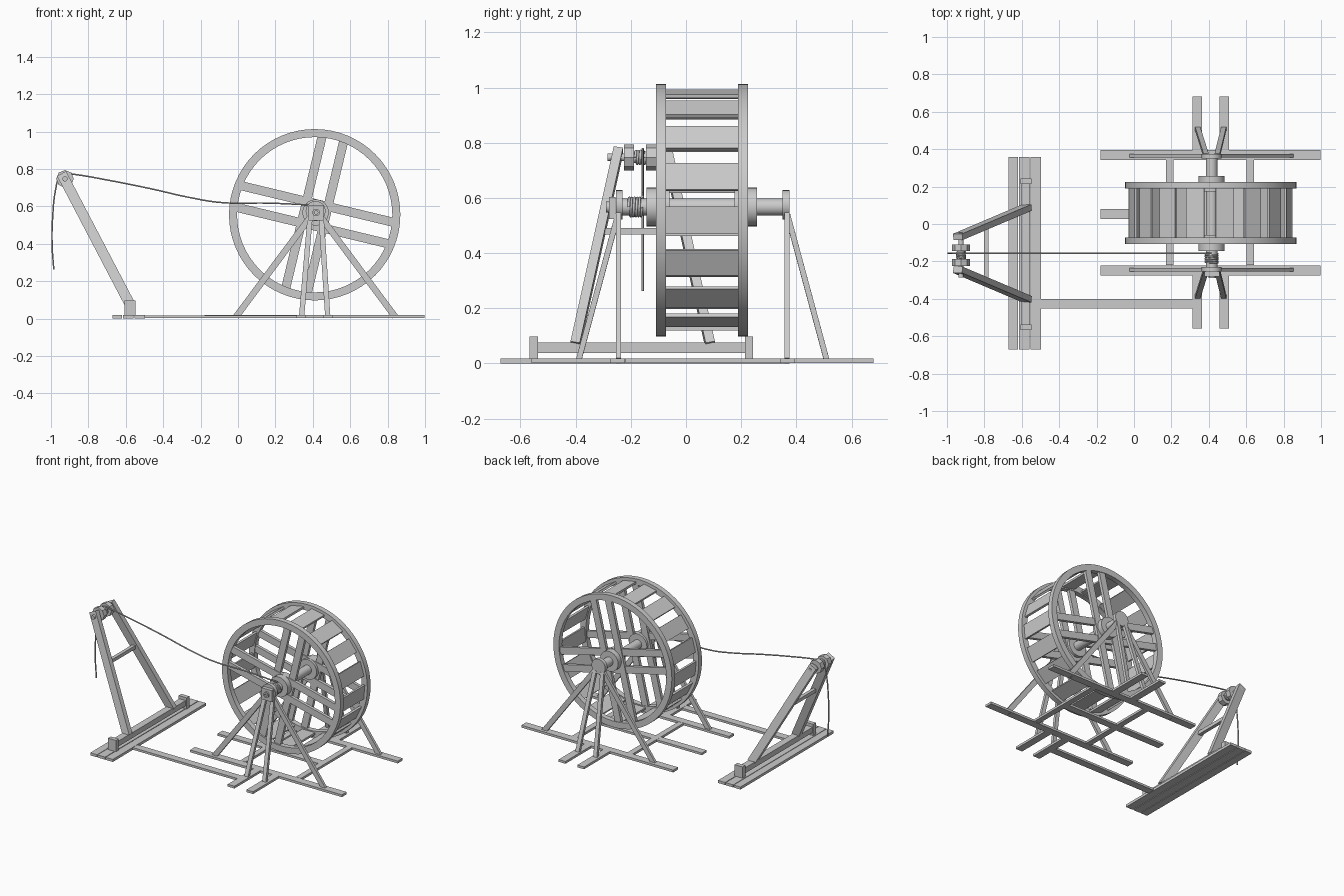
import bpy, bmesh, math
from mathutils import Vector, Matrix

if "Cube" in bpy.data.objects:
    bpy.data.objects.remove(bpy.data.objects["Cube"])

CX, CZ = 0.41, 0.555      # wheel centre
AX, AZ = 0.415, 0.567     # axle centre
MID = 0.0605              # mirror plane of the wheel stand (y)
TY = -0.157               # centre line of the hoist arm (y)


def finish(name, bm, smooth=False):
    bmesh.ops.recalc_face_normals(bm, faces=bm.faces)
    me = bpy.data.meshes.new(name)
    bm.to_mesh(me)
    bm.free()
    ob = bpy.data.objects.new(name, me)
    bpy.context.collection.objects.link(ob)
    if smooth:
        bpy.ops.object.select_all(action='DESELECT')
        ob.select_set(True)
        bpy.context.view_layer.objects.active = ob
        bpy.ops.object.shade_smooth_by_angle(angle=math.radians(35))
    return ob


def box(name, x0, x1, y0, y1, z0, z1):
    bm = bmesh.new()
    m = Matrix.Translation(((x0 + x1) / 2, (y0 + y1) / 2, (z0 + z1) / 2))
    bmesh.ops.create_cube(bm, size=1, matrix=m @ Matrix.Diagonal((x1 - x0, y1 - y0, z1 - z0, 1)))
    return finish(name, bm)


def beam(name, a, b, w, d, ref=(0, 1, 0)):
    """Bar from a to b; d is measured along ref, w across it."""
    a, b = Vector(a), Vector(b)
    z = (b - a).normalized()
    x = Vector(ref).cross(z).normalized()
    y = z.cross(x)
    m = Matrix((x, y, z)).transposed().to_4x4()
    m.translation = (a + b) / 2
    bm = bmesh.new()
    bmesh.ops.create_cube(bm, size=1, matrix=m @ Matrix.Diagonal((w, d, (b - a).length, 1)))
    return finish(name, bm)


def disc(name, x, z, y0, y1, r, n=32):
    bm = bmesh.new()
    m = Matrix.Translation((x, (y0 + y1) / 2, z)) @ Matrix.Rotation(math.pi / 2, 4, 'X')
    bmesh.ops.create_cone(bm, cap_ends=True, segments=n, radius1=r, radius2=r,
                          depth=y1 - y0, matrix=m)
    return finish(name, bm, n > 12)


def ring(name, x, z, y0, y1, r0, r1, n=64):
    bm = bmesh.new()
    loops = []
    for i in range(n):
        t = 2 * math.pi * i / n
        loops.append([bm.verts.new((x + r * math.cos(t), y, z + r * math.sin(t)))
                      for r, y in ((r0, y0), (r1, y0), (r1, y1), (r0, y1))])
    for i in range(n):
        p, q = loops[i], loops[(i + 1) % n]
        for k in range(4):
            bm.faces.new((p[k], p[(k + 1) % 4], q[(k + 1) % 4], q[k]))
    return finish(name, bm, True)


def rope(name, pts, r, kind='POLY'):
    cu = bpy.data.curves.new(name, 'CURVE')
    cu.dimensions = '3D'
    cu.bevel_depth, cu.bevel_resolution, cu.use_fill_caps = r, 1, True
    sp = cu.splines.new(kind)
    if kind == 'BEZIER':
        sp.bezier_points.add(len(pts) - 1)
        for bp, p in zip(sp.bezier_points, pts):
            bp.co = p
            bp.handle_left_type = bp.handle_right_type = 'AUTO'
    else:
        sp.points.add(len(pts) - 1)
        for q, p in zip(sp.points, pts):
            q.co = (*p, 1)
    ob = bpy.data.objects.new(name, cu)
    bpy.context.collection.objects.link(ob)


def coil(name, x, z, y0, y1, r, turns, thick):
    n = turns * 20
    rope(name, [(x + r * math.cos(i * math.pi / 10), y0 + (y1 - y0) * i / n,
                 z + r * math.sin(i * math.pi / 10)) for i in range(n + 1)], thick)


# Treadwheel: two rims with paired crossing spokes
for side, y in (("front", -0.09), ("back", 0.207)):
    ring(f"{side}_rim", CX, CZ, y - 0.018, y + 0.018, 0.415, 0.458)
    for k in range(2):
        t = math.radians(-13.5 + 90 * k)
        u = Vector((math.cos(t), 0, math.sin(t)))
        v = Vector((-u.z, 0, u.x))
        for s in (-1, 1):
            c = Vector((CX, y + 0.003 * (2 * k - 1), CZ)) + v * 0.059 * s
            beam(f"{side}_spoke", c - u * 0.415, c + u * 0.415, 0.048, 0.022)

# Tread boards between the rims
for i in range(17):
    t = math.radians(-4.8) + 2 * math.pi * i / 17
    u = Vector((math.cos(t), 0, math.sin(t)))
    c = Vector((CX, 0, CZ)) + u * 0.429
    beam("tread_board", c + Vector((0, -0.08, 0)), c + Vector((0, 0.2, 0)), 0.014, 0.1,
         (-u.z, 0, u.x))

# Axle, hubs and rope drum
disc("axle", AX, AZ, -0.245, 0.37, 0.031)
disc("front_hub", AX, AZ, -0.144, -0.06, 0.07)
disc("back_hub", AX, AZ, 0.175, 0.257, 0.07)
coil("axle_rope_coil", AX, AZ, -0.208, -0.16, 0.033, 5, 0.005)
ring("axle_end_cap", AX + 0.003, AZ, -0.29, -0.257, 0.009, 0.02, 16)
box("axle_end_block", 0.378, 0.458, -0.28, -0.255, 0.524, 0.604)

# Stand, mirrored front and back
for side, s in (("front", -1), ("back", 1)):
    Y = lambda d: MID + s * d
    def span(a, b):
        return sorted((Y(a), Y(b)))
    disc(f"{side}_bearing", AX, 0.575, *span(0.29, 0.315), 0.053)
    box(f"{side}_ground_beam", -0.178, 0.996, *span(0.282, 0.335), 0.002, 0.018)
    for x0, x1, xb, xt in ((0.312, 0.364, 0.34, 0.385), (0.456, 0.508, 0.48, 0.445)):
        box(f"{side}_foot", x0, x1, *span(0.33, 0.62), 0.002, 0.018)
        beam(f"{side}_side_brace", (xb, Y(0.45), 0.01), (xt, Y(0.307), 0.54), 0.028, 0.02)
    for xb, xt in ((-0.01, 0.385), (0.84, 0.445)):
        beam(f"{side}_leg", (xb, Y(0.305), 0.01), (xt, Y(0.305), 0.54), 0.034, 0.018)

# Ground frame under the wheel and link to the hoist arm
for x in (0.192, 0.622):
    box("cross_tie", x - 0.02, x + 0.02, -0.22, 0.345, 0.002, 0.018)
box("middle_ground_beam", -0.178, 0.62, 0.028, 0.08, 0.002, 0.017)
box("link_beam", -0.5, 0.33, -0.452, -0.4, 0.002, 0.017)

# Hoist arm base
for x0, x1 in ((-0.672, -0.62), (-0.616, -0.558), (-0.553, -0.498)):
    box("base_plank", x0, x1, -0.672, 0.358, 0.0, 0.018)
for y in (-0.552, 0.228):
    box("pivot_block", -0.608, -0.547, y - 0.015, y + 0.015, 0.015, 0.097)
box("pivot_bar", -0.603, -0.555, -0.545, 0.22, 0.038, 0.076)

# Hoist arm legs and rung
for s in (-1, 1):
    beam("hoist_leg", (-0.572, TY + s * 0.245, 0.065), (-0.942, TY + s * 0.088, 0.772), 0.055, 0.034)
beam("hoist_rung", (-0.79, TY - 0.15, 0.479), (-0.79, TY + 0.15, 0.479), 0.024, 0.024, (0, 0, 1))

# Pulley
PX, PZ = -0.925, 0.747
disc("pulley_axle", PX, PZ, -0.285, -0.045, 0.014, 16)
disc("pulley_drum", PX, PZ, -0.19, -0.14, 0.021, 16)
for y in (-0.206, -0.127):
    disc("pulley_cheek", PX, PZ, y - 0.018, y + 0.018, 0.047, 8)
coil("pulley_rope_coil", PX, PZ, -0.184, -0.148, 0.023, 4, 0.005)

# Hauling rope
rope("hauling_rope", [(x, TY, z) for x, z in (
    (0.415, 0.606), (0.17, 0.617), (-0.096, 0.621), (-0.257, 0.647), (-0.47, 0.695),
    (-0.684, 0.738), (-0.882, 0.772), (-0.925, 0.776), (-0.955, 0.755), (-0.975, 0.69),
    (-0.991, 0.54), (-0.994, 0.4), (-0.985, 0.262))], 0.0045, 'BEZIER')
